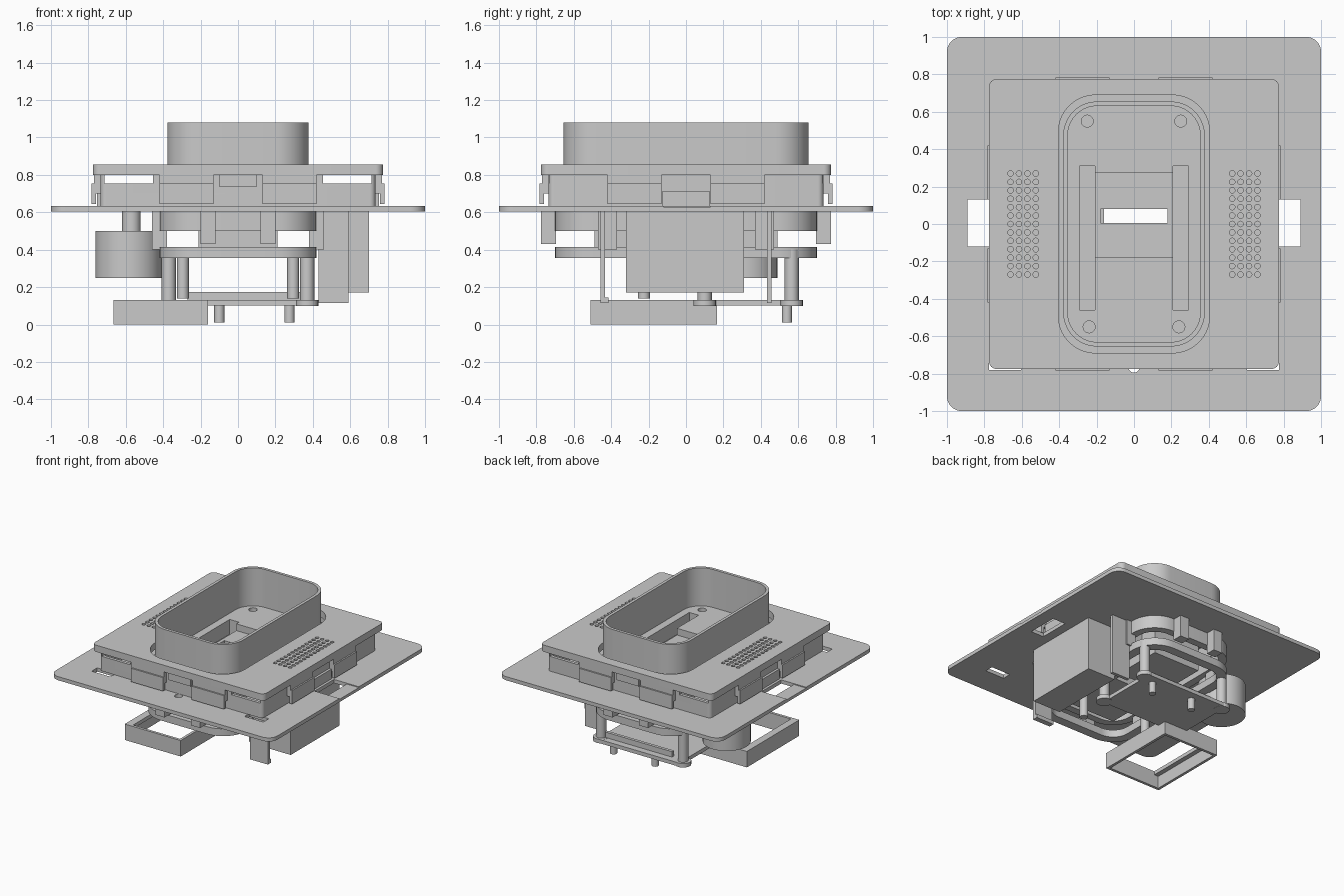
import bpy, bmesh
from math import sin, cos, pi, radians

old = bpy.data.objects.get("Cube")
if old:
    bpy.data.objects.remove(old, do_unlink=True)

grey = bpy.data.materials.new("mid_grey")
grey.use_nodes = True
colour = (0.59, 0.59, 0.59, 1)
grey.diffuse_color = colour
grey.node_tree.nodes["Principled BSDF"].inputs["Base Color"].default_value = colour


def add_prism(bm, pts, z0, z1):
    """Extrude an outline upward from z0 to z1."""
    face = bm.faces.new([bm.verts.new((x, y, z0)) for x, y in pts])
    up = bmesh.ops.extrude_face_region(bm, geom=[face])["geom"]
    for v in up:
        if isinstance(v, bmesh.types.BMVert):
            v.co.z = z1


def finish(name, bm):
    bmesh.ops.recalc_face_normals(bm, faces=bm.faces)
    me = bpy.data.meshes.new(name)
    bm.to_mesh(me)
    bm.free()
    me.materials.append(grey)
    ob = bpy.data.objects.new(name, me)
    bpy.context.collection.objects.link(ob)
    return ob


def outline(hx, hy, r, n=10):
    """Rounded rectangle given by its half sizes."""
    pts = []
    for k, (sx, sy) in enumerate([(1, 1), (-1, 1), (-1, -1), (1, -1)]):
        for i in range(n + 1):
            a = (k + i / n) * pi / 2
            pts.append((sx * (hx - r) + r * cos(a), sy * (hy - r) + r * sin(a)))
    return pts


def slab(name, hx, hy, r, z0, z1):
    bm = bmesh.new()
    add_prism(bm, outline(hx, hy, r), z0, z1)
    return finish(name, bm)


def boxes(name, items):
    """Each item is x0, x1, y0, y1, z0, z1."""
    bm = bmesh.new()
    for x0, x1, y0, y1, z0, z1 in items:
        add_prism(bm, [(x0, y0), (x1, y0), (x1, y1), (x0, y1)], z0, z1)
    return finish(name, bm)


def rods(name, spots, r, z0, z1, n=20):
    bm = bmesh.new()
    for cx, cy in spots:
        pts = [(cx + r * cos(i * 2 * pi / n), cy + r * sin(i * 2 * pi / n)) for i in range(n)]
        add_prism(bm, pts, z0, z1)
    return finish(name, bm)


def cut(ob, cutter):
    """Subtract the cutter for good and remove it."""
    mod = ob.modifiers.new("cut", "BOOLEAN")
    mod.operation, mod.solver, mod.object = "DIFFERENCE", "EXACT", cutter
    dg = bpy.context.evaluated_depsgraph_get()
    me = bpy.data.meshes.new_from_object(ob.evaluated_get(dg))
    ob.modifiers.clear()
    ob.data = me
    bpy.data.objects.remove(cutter, do_unlink=True)


def ring(name, hx, hy, r, t, z0, z1):
    ob = slab(name, hx, hy, r, z0, z1)
    cut(ob, slab("cutter", hx - t, hy - t, max(r - t, 0.01), z0 - 1, z1 + 1))
    return ob


SIGNS = (-1, 1)

# Wide mounting plate with side slots, front corner slots and centre opening
plate = slab("mounting_plate", 1, 1, 0.08, 0.605, 0.635)
cut(plate, slab("cutter", 0.4, 0.68, 0.19, 0.5, 0.7))
cut(plate, boxes("cutter", [(s * 0.8325 - 0.0575, s * 0.8325 + 0.0575, -0.12, 0.13, 0.5, 0.7) for s in SIGNS]
                 + [(s * 0.69 - 0.085, s * 0.69 + 0.085, -0.78, -0.71, 0.5, 0.7) for s in SIGNS]))
cut(plate, rods("cutter", [(0, -0.765)], 0.03, 0.5, 0.7))
# Shallow grooves running from the side slots to the plate edge
cut(plate, boxes("cutter", [(s * 0.95 - 0.07, s * 0.95 + 0.07, -0.12, 0.13, 0.628, 0.7) for s in SIGNS]))

# Top cover with oval opening and speaker perforations
cover = slab("top_cover", 0.775, 0.775, 0.04, 0.8, 0.855)
cut(cover, slab("cutter", 0.405, 0.69, 0.2, 0.7, 0.9))
cut(cover, rods("cutter", [(s * (0.525 + 0.045 * i), -0.27 + 0.045 * j)
                           for s in SIGNS for i in range(4) for j in range(13)], 0.015, 0.7, 0.9, 12))

# Skirt set back beneath the cover, open toward the corners on two sides
skirt = ring("cover_skirt", 0.735, 0.735, 0.03, 0.025, 0.635, 0.8)
cut(skirt, boxes("cutter", [(s * 0.585 - 0.13, s * 0.585 + 0.13, -1, 1, 0.755, 0.81) for s in SIGNS]))

# Snap clips standing proud of the skirt
clips = []
for s in SIGNS:
    for t in SIGNS:
        a, b = t * 0.275 - 0.145, t * 0.275 + 0.145
        c, d = s * 0.77 - 0.012, s * 0.77 + 0.012
        clips += [(a, b, c, d, 0.645, 0.755), (c, d, a, b, 0.645, 0.755)]
        c, d = s * 0.75 - 0.02, s * 0.75 + 0.02
        clips += [(a, b, c, d, 0.7, 0.8), (c, d, a, b, 0.7, 0.8)]
boxes("snap_clips", clips)
boxes("centre_tabs", [(-0.1, 0.1, s * 0.745 - 0.01, s * 0.745 + 0.01, 0.735, 0.8) for s in SIGNS]
      + [(s * 0.745 - 0.01, s * 0.745 + 0.01, -0.125, 0.125, 0.62, 0.715) for s in SIGNS])

# Tall well wall, lower collar and bottom tray rim
ring("well_wall", 0.378, 0.655, 0.18, 0.024, 0.6, 1.08)
ring("collar", 0.42, 0.7, 0.21, 0.06, 0.5, 0.75)
ring("tray_rim", 0.42, 0.7, 0.21, 0.075, 0.355, 0.415)

# Well floor with blind screw holes, shallow recess, side grooves and through slot
core = boxes("well_core", [(-0.21, 0.21, -0.49, 0.49, 0.41, 0.74)])
channels = boxes("groove_channels", [(s * 0.25 - 0.06, s * 0.25 + 0.06, -0.49, 0.34, 0.5, 0.74) for s in SIGNS])
floor = slab("well_floor", 0.365, 0.64, 0.17, 0.72, 0.77)
cut(floor, rods("cutter", [(-0.25, 0.55), (0.25, 0.55), (-0.24, -0.55), (0.24, -0.55)], 0.032, 0.735, 0.9))
for part in (floor, core, channels):
    cut(part, boxes("cutter", [(-0.21, 0.21, -0.18, 0.275, 0.715, 0.9)]))
    cut(part, boxes("cutter", [(s * 0.25 - 0.042, s * 0.25 + 0.042, -0.46, 0.31, 0.65, 0.9) for s in SIGNS]))
    cut(part, boxes("cutter", [(-0.18, 0.18, 0.005, 0.08, 0.3, 0.9)]))

# Latches and brackets hanging outside the collar
boxes("collar_latches", [(s * 0.16 - 0.04, s * 0.16 + 0.04, t * 0.735 - 0.04, t * 0.735 + 0.04, 0.43, 0.61)
                         for s in SIGNS for t in SIGNS])
boxes("collar_brackets", [(s * 0.42 - 0.04, s * 0.42 + 0.04, t * 0.42 - 0.05, t * 0.42 + 0.05, 0.4, 0.61)
                          for s in SIGNS for t in SIGNS])

# Electronics box and its two hanging blades
boxes("side_box", [(0.45, 0.7, -0.32, 0.31, 0.17, 0.61)])
boxes("side_blades", [(0.43, 0.59, y - 0.013, y + 0.013, 0.115, 0.61) for y in (-0.445, 0.445)])
boxes("blade_feet", [(0.43, 0.59, -0.455, -0.415, 0.115, 0.145)])

# Round cup hung from a short stem
rods("round_cup", [(-0.585, 0.31)], 0.178, 0.25, 0.5, 40)
rods("cup_stem", [(-0.57, 0.31)], 0.05, 0.49, 0.61)

# Lower carrier board on posts, with locating pins
posts = [(s * 0.37, y) for s in SIGNS for y in (0.1, 0.565)]
rods("rear_posts", posts, 0.038, 0.12, 0.4)
rods("board_lobes", posts, 0.06, 0.1, 0.132)
rods("front_posts", [(s * 0.295, -0.225) for s in SIGNS], 0.032, 0.14, 0.4)
boxes("carrier_board", [(-0.37, 0.37, 0.09, 0.62, 0.101, 0.131)])
boxes("board_rib", [(-0.27, 0.38, 0.54, 0.565, 0.13, 0.175)])
rods("locating_pins", [(-0.1, 0.54), (0.275, 0.54)], 0.027, 0.01, 0.11)

# Open rectangular frame at the bottom, with an inner lip
boxes("lower_frame", [(-0.665, -0.643, -0.51, 0.165, 0, 0.13), (-0.182, -0.16, -0.51, 0.165, 0, 0.13),
                      (-0.643, -0.182, -0.51, -0.488, 0, 0.13), (-0.643, -0.182, 0.143, 0.165, 0, 0.13),
                      (-0.643, -0.605, -0.488, 0.143, 0.1, 0.13)])

# Smooth the curved walls while keeping edges crisp
bpy.ops.object.select_all(action="DESELECT")
for ob in bpy.context.collection.objects:
    if ob.type == "MESH" and ob.data.materials and ob.data.materials[0] == grey:
        ob.select_set(True)
        bpy.context.view_layer.objects.active = ob
bpy.ops.object.shade_smooth_by_angle(angle=radians(30))
